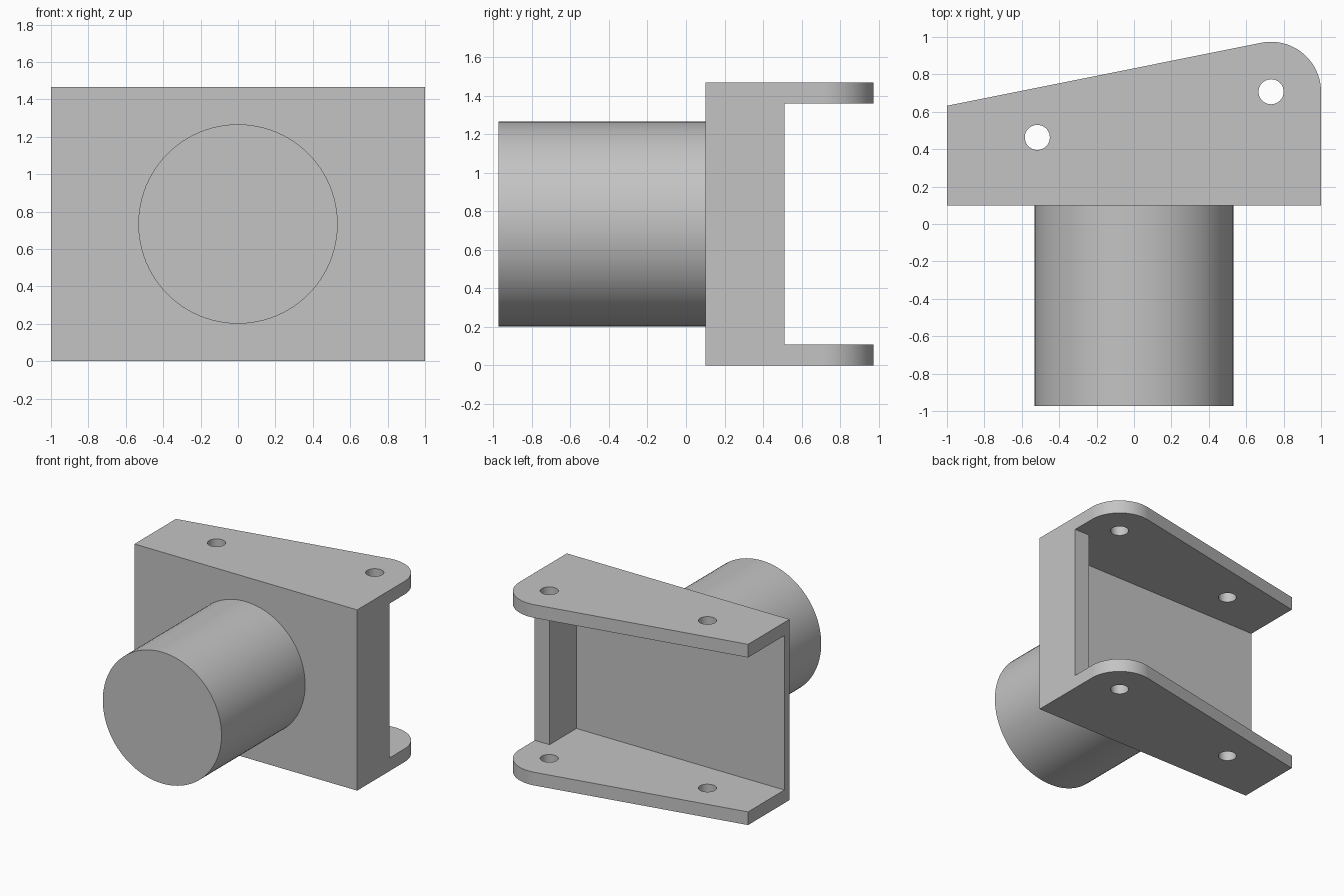
import bpy, math
from mathutils import Vector

old = bpy.data.objects.get("Cube")
if old:
    bpy.data.objects.remove(old, do_unlink=True)

HEIGHT, FLANGE = 1.467, 0.107
FRONT, WALL_INNER, SIDE_BACK = 0.10, 0.167, 0.512
CORNER, CORNER_R = Vector((0.733, 0.707)), 0.267
HOLE_R = 0.067

grey = bpy.data.materials.new("plain grey")
grey.use_nodes = True
grey.diffuse_color = (0.55, 0.55, 0.55, 1)
grey.node_tree.nodes["Principled BSDF"].inputs["Base Color"].default_value = grey.diffuse_color


def prism(name, outline, z0, z1):
    """Extrude a counter-clockwise xy outline from z0 to z1."""
    n = len(outline)
    verts = [(x, y, z) for z in (z0, z1) for x, y in outline]
    faces = [tuple(reversed(range(n))), tuple(range(n, 2 * n))]
    faces += [(i, (i + 1) % n, n + (i + 1) % n, n + i) for i in range(n)]
    mesh = bpy.data.meshes.new(name)
    mesh.from_pydata(verts, [], faces)
    mesh.materials.append(grey)
    obj = bpy.data.objects.new(name, mesh)
    bpy.context.collection.objects.link(obj)
    return obj


def box(name, x0, x1, y0, y1, z0, z1):
    return prism(name, [(x0, y0), (x1, y0), (x1, y1), (x0, y1)], z0, z1)


def circle(center, radius, count):
    return [(center[0] + radius * math.cos(math.tau * i / count),
             center[1] + radius * math.sin(math.tau * i / count)) for i in range(count)]


def select_only(obj):
    bpy.ops.object.select_all(action='DESELECT')
    obj.select_set(True)
    bpy.context.view_layer.objects.active = obj


def cut(target, cutter):
    cutter.hide_render = True
    mod = target.modifiers.new("cut", 'BOOLEAN')
    mod.operation, mod.solver, mod.object = 'DIFFERENCE', 'EXACT', cutter
    select_only(target)
    bpy.ops.object.modifier_apply(modifier=mod.name)
    bpy.data.objects.remove(cutter, do_unlink=True)


# Bracket outline: the sloped back edge runs tangent to the rounded corner
low_end = Vector((-1.0, 0.632))
reach = CORNER - low_end
slope = math.atan2(reach.y, reach.x) + math.asin(CORNER_R / reach.length)
sweep, steps = math.pi / 2 + slope, 24
arc = [(CORNER.x + CORNER_R * math.cos(sweep * i / steps),
        CORNER.y + CORNER_R * math.sin(sweep * i / steps)) for i in range(steps + 1)]
bracket = prism("bracket", [(-1, FRONT), (1, FRONT)] + arc + [tuple(low_end)], 0, HEIGHT)

# Hollow between the flanges, leaving the front wall and one side wall
top = HEIGHT - FLANGE
cut(bracket, box("hollow", -1.2, 0.867, WALL_INNER, 1.5, FLANGE, top))
cut(bracket, box("side_trim", 0.7, 1.2, SIDE_BACK, 1.5, FLANGE, top))

# Pin holes through both flanges
for spot in (CORNER, (-0.517, 0.463)):
    cut(bracket, prism("pin_hole", circle(spot, HOLE_R, 40), -0.2, HEIGHT + 0.2))

# Round boss on the front, set slightly into the wall
boss = prism("round_boss", circle((0, 0), 0.533, 96), -0.12, 0.973)
boss.rotation_euler.x = math.pi / 2
boss.location.z = HEIGHT / 2

for obj in (bracket, boss):
    select_only(obj)
    bpy.ops.object.shade_smooth_by_angle(angle=math.radians(30))
    obj.modifiers.new("flat_face_normals", 'WEIGHTED_NORMAL').keep_sharp = True
